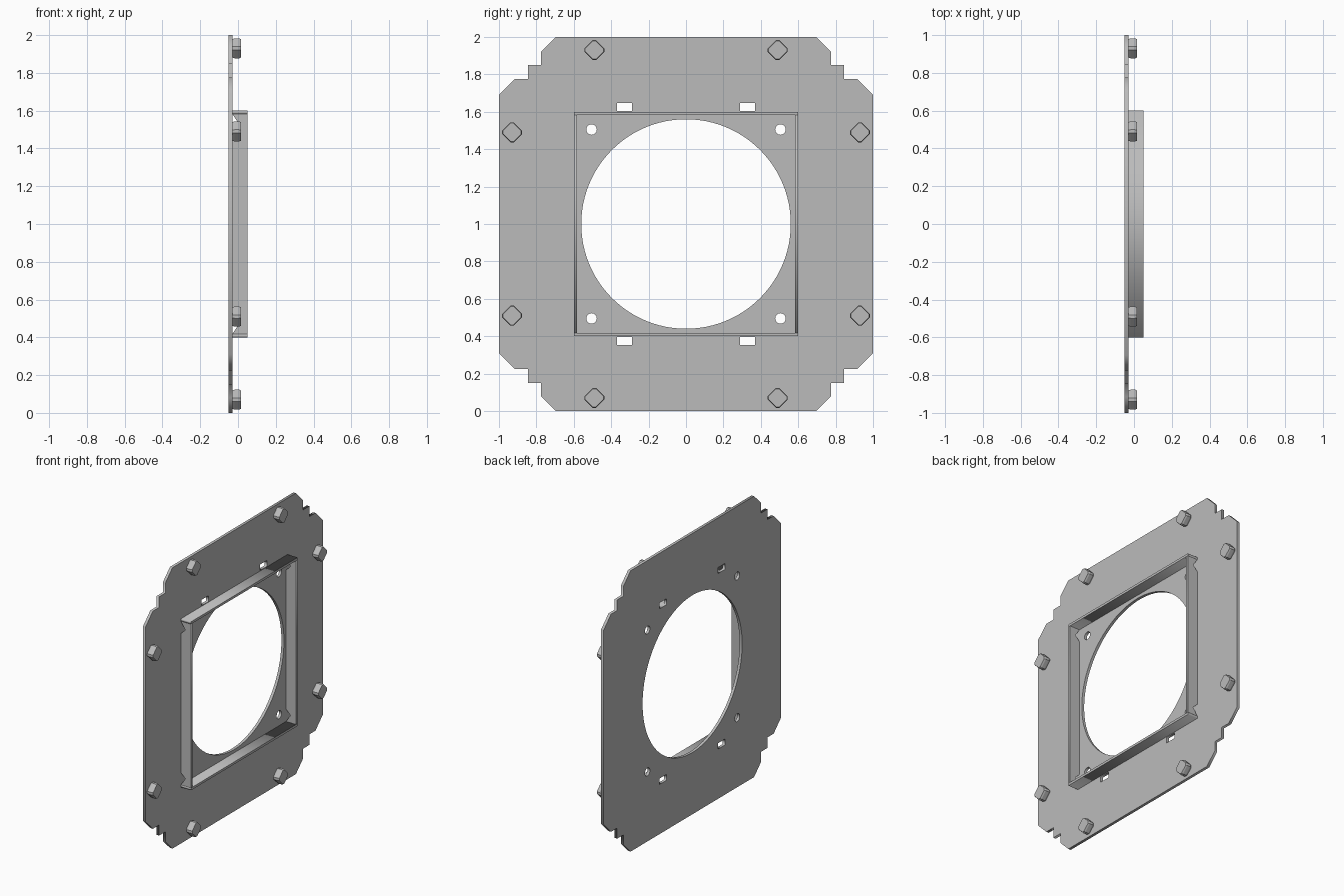
import bpy
import math
from mathutils import Matrix

cube = bpy.data.objects.get("Cube")
if cube:
    bpy.data.objects.remove(cube)

grey = bpy.data.materials.new("plain grey")
grey.use_nodes = True
colour = (0.5, 0.5, 0.5, 1)
grey.diffuse_color = colour
grey.node_tree.nodes["Principled BSDF"].inputs["Base Color"].default_value = colour

# Local axes of a profile: (first, second, extrusion) mapped to the world
FACING_X = Matrix(((0, 0, 1, 0), (1, 0, 0, 0), (0, 1, 0, 0), (0, 0, 0, 1)))
FACING_Y = Matrix(((1, 0, 0, 0), (0, 0, -1, 0), (0, 1, 0, 0), (0, 0, 0, 1)))


def prism(name, loops, low, high, axes, bevel=0):
    """Extrude closed loops (outline, then holes) between two depths."""
    curve = bpy.data.curves.new(name, "CURVE")
    curve.dimensions = "2D"
    curve.fill_mode = "BOTH"
    curve.extrude = (high - low) / 2
    for loop in loops:
        spline = curve.splines.new("POLY")
        spline.points.add(len(loop) - 1)
        for point, (u, v) in zip(spline.points, loop):
            point.co = (u, v, 0, 1)
        spline.use_cyclic_u = True
    temp = bpy.data.objects.new(name + " curve", curve)
    bpy.context.collection.objects.link(temp)
    bpy.context.view_layer.update()
    mesh = bpy.data.meshes.new_from_object(
        temp.evaluated_get(bpy.context.evaluated_depsgraph_get()))
    bpy.data.objects.remove(temp)
    mesh.transform(axes @ Matrix.Translation((0, 0, (low + high) / 2)))
    mesh.materials.clear()
    mesh.materials.append(grey)
    obj = bpy.data.objects.new(name, mesh)
    bpy.context.collection.objects.link(obj)
    weld = obj.modifiers.new("weld", "WELD")
    weld.merge_threshold = 0.0001
    return obj


def circle(cy, cz, radius, count):
    return [(cy + radius * math.cos(math.tau * i / count),
             cz + radius * math.sin(math.tau * i / count)) for i in range(count)]


def rectangle(u0, u1, v0, v1):
    return [(u0, v0), (u1, v0), (u1, v1), (u0, v1)]


# Plate outline: one stepped corner mirrored round all four quarters
corner = [(1, 0.69), (0.915, 0.775), (0.845, 0.775), (0.845, 0.85),
          (0.775, 0.85), (0.775, 0.92), (0.695, 1)]
outline = []
for sy, sz in ((1, 1), (-1, 1), (-1, -1), (1, -1)):
    points = [(sy * y, 1 + sz * z) for y, z in corner]
    outline += points if sy == sz else points[::-1]

# Large opening, screw holes and slots
holes = [circle(0, 1, 0.56, 96)]
for sy in (-1, 1):
    for sz in (-1, 1):
        holes.append(circle(sy * 0.505, 1 + sz * 0.505, 0.028, 24))
        y, z = sy * 0.33, 1 + sz * 0.625
        holes.append(rectangle(y - 0.04, y + 0.04, z - 0.021, z + 0.021))
prism("plate", [outline] + holes, -0.05, -0.03, FACING_X)

# Raised square frame; the upright walls are notched beside the plate
for name, low in (("frame_bottom", 0.4), ("frame_top", 1.583)):
    prism(name, [rectangle(-0.6, 0.6, low, low + 0.017)], -0.03, 0.05, FACING_X)
half = [(0.05, 0.583), (-0.03, 0.583), (0.005, 0.53), (-0.03, 0.495)]
wall = [(x, 1 + z) for x, z in half] + [(x, 1 - z) for x, z in half[::-1]]
for name, low in (("frame_left_wall", -0.6), ("frame_right_wall", 0.583)):
    prism(name, [wall], low, low + 0.017, FACING_Y)

# Diamond pegs with clipped corners and a slightly tapered tip
base = [(0.053, -0.009), (0.053, 0.009), (0.009, 0.053), (-0.009, 0.053),
        (-0.053, 0.009), (-0.053, -0.009), (-0.009, -0.053), (0.009, -0.053)]
rings = ((-0.03, 0.92), (-0.018, 1), (0.006, 1), (0.017, 0.92))
count = len(base)
for sy in (-1, 1):
    for sz in (-1, 1):
        for name, y, z in (("outer_peg", 0.93, 0.49), ("inner_peg", 0.49, 0.93)):
            verts = [(x, sy * y + k * u, 1 + sz * z + k * v)
                     for x, k in rings for u, v in base]
            faces = [(r * count + i, r * count + (i + 1) % count,
                      (r + 1) * count + (i + 1) % count, (r + 1) * count + i)
                     for r in range(len(rings) - 1) for i in range(count)]
            faces = [f[::-1] for f in faces]
            last = (len(rings) - 1) * count
            faces += [tuple(range(count))[::-1], tuple(range(last, last + count))]
            mesh = bpy.data.meshes.new(name)
            mesh.from_pydata(verts, [], [f[::-1] if len(f) == 4 else f for f in faces])
            mesh.materials.append(grey)
            peg = bpy.data.objects.new(name, mesh)
            bpy.context.collection.objects.link(peg)
